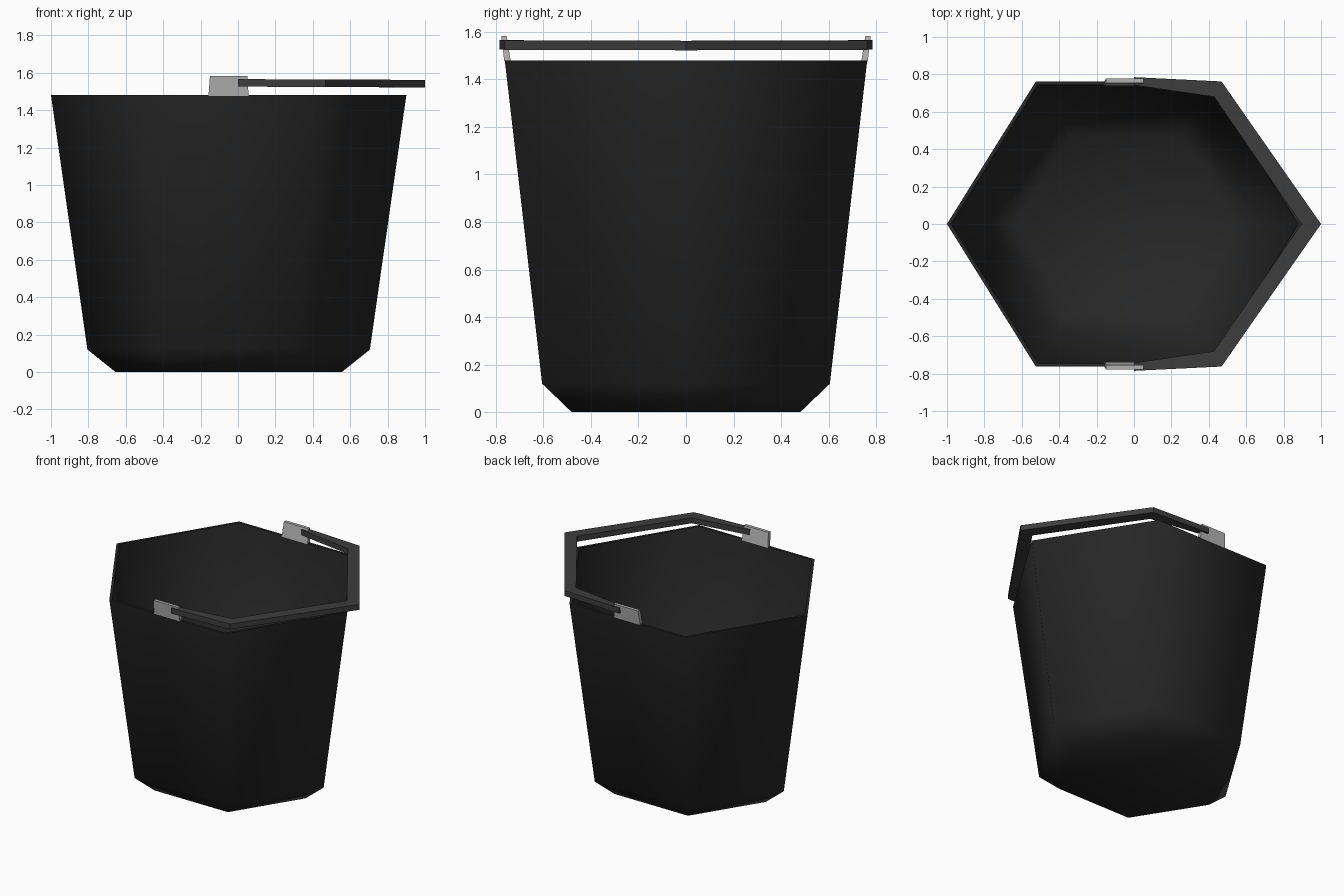
import bpy, bmesh, math

if "Cube" in bpy.data.objects:
    bpy.data.objects.remove(bpy.data.objects["Cube"])


def material(name, rgb):
    m = bpy.data.materials.new(name)
    m.diffuse_color = (*rgb, 1)
    m.use_nodes = True
    m.node_tree.nodes["Principled BSDF"].inputs["Base Color"].default_value = m.diffuse_color
    return m


BLACK = material("bucket black", (0.020, 0.020, 0.020))
GREY = material("handle dark grey", (0.047, 0.047, 0.047))
METAL = material("bracket light grey", (0.45, 0.45, 0.45))


def make(name, rings, mat, smooth=False):
    """Skin a stack of equal-length point rings and cap both ends."""
    bm = bmesh.new()
    loops = [[bm.verts.new(p) for p in r] for r in rings]
    n = len(loops[0])
    for a, b in zip(loops, loops[1:]):
        for i in range(n):
            j = (i + 1) % n
            bm.faces.new((a[i], a[j], b[j], b[i]))
    bm.faces.new(loops[0][::-1])
    bm.faces.new(loops[-1])
    bmesh.ops.recalc_face_normals(bm, faces=bm.faces)
    me = bpy.data.meshes.new(name)
    bm.to_mesh(me)
    bm.free()
    me.materials.append(mat)
    ob = bpy.data.objects.new(name, me)
    bpy.context.collection.objects.link(ob)
    if smooth:
        bpy.ops.object.select_all(action='DESELECT')
        ob.select_set(True)
        bpy.context.view_layer.objects.active = ob
        bpy.ops.object.shade_smooth_by_angle(angle=math.radians(75))
    return ob


def hexagon(r, half_y, z):
    return [(-0.05 + r * math.cos(i * math.pi / 3),
             half_y * math.sin(i * math.pi / 3) / math.sin(math.pi / 3), z)
            for i in range(6)]


# Open hexagonal bucket: outer wall up, thin rim, inner wall back down
outer = [(0.605, 0.48, 0.0), (0.755, 0.605, 0.12), (0.95, 0.762, 1.48)]
inner = [(0.928, 0.744, 1.48), (0.733, 0.587, 0.13), (0.593, 0.47, 0.018)]
make("bucket", [hexagon(*p) for p in outer + inner], BLACK, smooth=True)

# Half-hexagon carrying handle resting just above the rim
half = [((0.0, 0.785), (0.0, 0.742)), ((0.468, 0.762), (0.428, 0.68)),
        ((1.0, 0.0), (0.895, 0.0))]
path = half + [((o[0], -o[1]), (i[0], -i[1])) for o, i in half[1::-1]]
sections = []
for o, i in path:
    top = 1.566 - 0.004 * o[0]
    sections.append([(*o, top - 0.04), (*o, top), (*i, top), (*i, top - 0.04)])
make("handle", sections, GREY)

# Metal brackets that hold the handle ends, leaning with the wall
for side, label in ((-1, "front"), (1, "back")):
    rings = []
    for x0, x1, y0, y1, z in ((-0.158, 0.057, 0.737, 0.764, 1.475),
                              (-0.150, 0.050, 0.754, 0.777, 1.582)):
        rings.append([(x0, side * y0, z), (x1, side * y0, z),
                      (x1, side * y1, z), (x0, side * y1, z)])
    make(label + "_bracket", rings, METAL)
